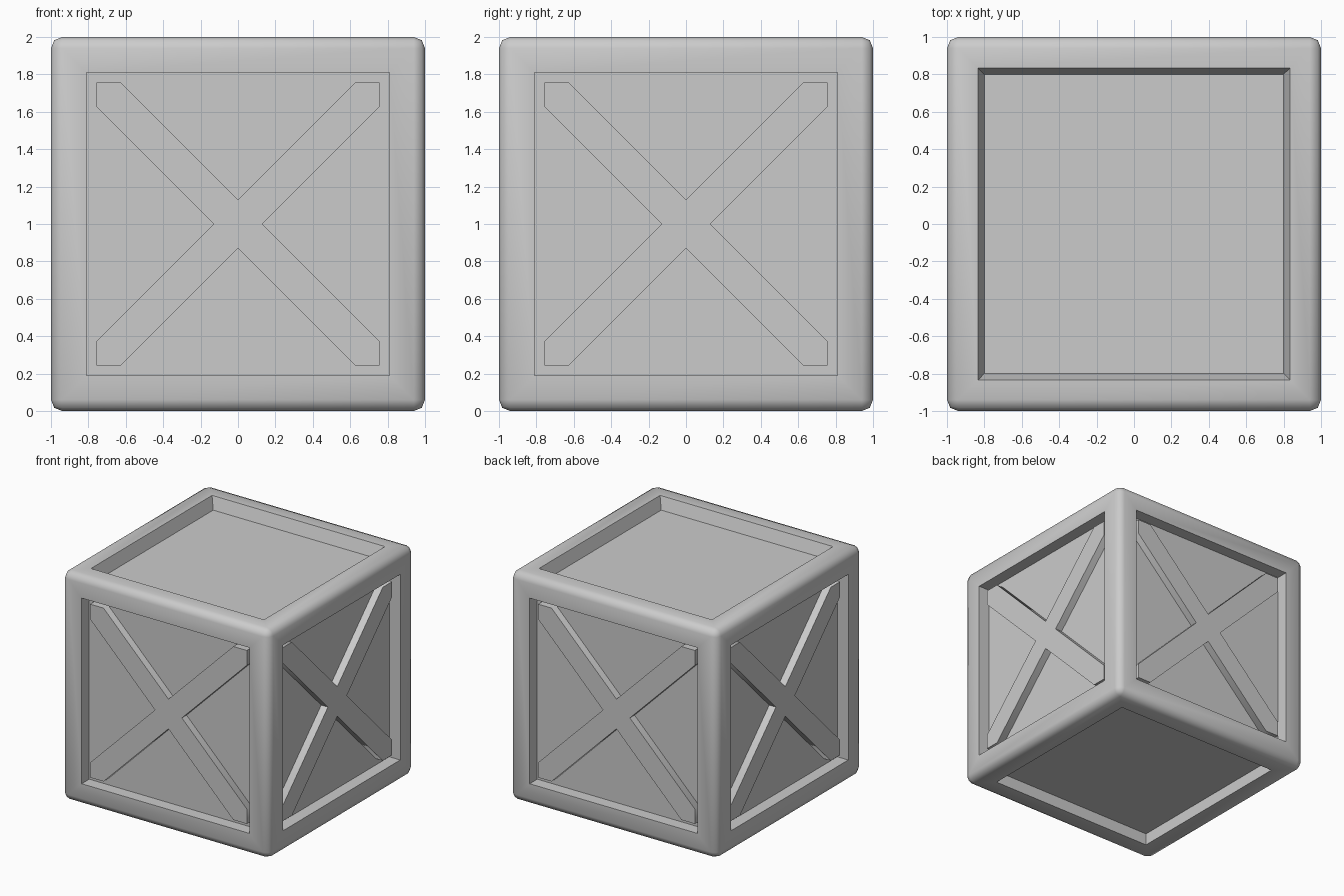
import bpy, bmesh
from math import radians
from mathutils import Matrix

if "Cube" in bpy.data.objects:
    bpy.data.objects.remove(bpy.data.objects["Cube"])

OPEN = 0.757    # half size of the recessed panels
DEPTH = 0.105   # recess depth
BEVEL = 0.06
W = 0.13        # brace half width measured along the axes
BRACE_TOP = 0.04  # brace surface sits this far below the frame


def finish(name, bm):
    bmesh.ops.recalc_face_normals(bm, faces=bm.faces[:])
    mesh = bpy.data.meshes.new(name)
    bm.to_mesh(mesh)
    bm.free()
    obj = bpy.data.objects.new(name, mesh)
    bpy.context.collection.objects.link(obj)
    bpy.ops.object.select_all(action='DESELECT')
    obj.select_set(True)
    bpy.context.view_layer.objects.active = obj
    bpy.ops.object.shade_smooth_by_angle(angle=radians(50))
    return obj


# Crate body: bevelled cube with a recess in every side
bm = bmesh.new()
bmesh.ops.create_cube(bm, size=2, matrix=Matrix.Translation((0, 0, 1)))
bmesh.ops.bevel(bm, geom=bm.edges[:], offset=BEVEL, segments=2,
                profile=0.5, affect='EDGES')
panels = [f for f in bm.faces if f.calc_area() > 1]
for f in panels:
    is_top = f.normal.z > 0.9
    slope = 0.035 if is_top else 0.0      # only the lid recess has sloped walls
    bmesh.ops.inset_individual(bm, faces=[f],
                               thickness=1 - BEVEL - OPEN - slope)
    inward = -f.normal.copy() * DEPTH
    floor = bmesh.ops.extrude_discrete_faces(bm, faces=[f])['faces'][0]
    bmesh.ops.translate(bm, verts=floor.verts[:], vec=inward)
    k = OPEN / (OPEN + slope)
    if is_top:
        bmesh.ops.scale(bm, verts=floor.verts[:], vec=(k, k, 1))
finish("crate_body", bm)

# Cross braces: one X-shaped plate per side wall
arm = [(W, 0), (OPEN, OPEN - W), (OPEN, OPEN), (OPEN - W, OPEN)]
outline = []
for i in range(4):
    for x, z in arm:
        for _ in range(i):
            x, z = -z, x
        outline.append((x, z))

for i, side in enumerate(("front", "right", "back", "left")):
    bm = bmesh.new()
    face = bm.faces.new([bm.verts.new((x, -1 + BRACE_TOP, z + 1))
                         for x, z in outline])
    ext = bmesh.ops.extrude_face_region(bm, geom=[face])['geom']
    bmesh.ops.translate(bm, vec=(0, DEPTH - BRACE_TOP, 0),
                        verts=[v for v in ext if isinstance(v, bmesh.types.BMVert)])
    bmesh.ops.rotate(bm, verts=bm.verts[:], cent=(0, 0, 0),
                     matrix=Matrix.Rotation(radians(90 * i), 3, 'Z'))
    finish(side + "_cross_brace", bm)
